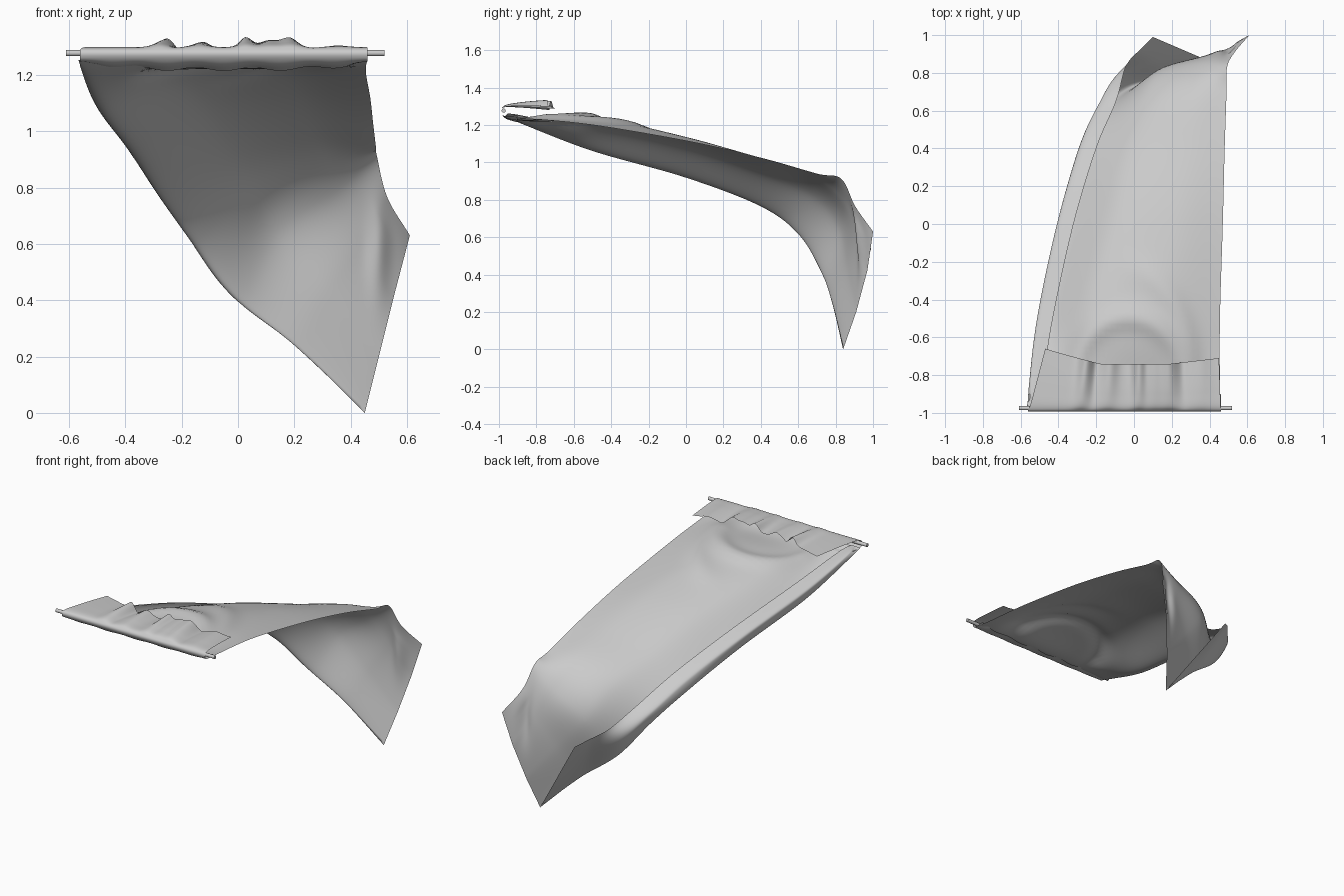
import bpy, bmesh, math
from mathutils import Vector

if "Cube" in bpy.data.objects:
    bpy.data.objects.remove(bpy.data.objects["Cube"])

cloth_mat = bpy.data.materials.new("pale_grey")
cloth_mat.diffuse_color = (0.6, 0.6, 0.6, 1)
cloth_mat.use_nodes = True
cloth_mat.node_tree.nodes["Principled BSDF"].inputs["Base Color"].default_value = cloth_mat.diffuse_color


def spline(pts, t):
    """Smooth curve through pts, t from 0 to 1."""
    n = len(pts) - 1
    i = min(int(t * n), n - 1)
    f = t * n - i
    b, c = pts[i], pts[i + 1]
    a = pts[i - 1] if i > 0 else 2 * b - c
    d = pts[i + 2] if i + 2 <= n else 2 * c - b
    return 0.5 * (2 * b + (c - a) * f + (2 * a - 5 * b + 4 * c - d) * f * f
                  + (3 * b - a - 3 * c + d) * f ** 3)


def straight(pts, t):
    """Polyline through pts, t from 0 to 1."""
    n = len(pts) - 1
    i = min(int(t * n), n - 1)
    return pts[i].lerp(pts[i + 1], t * n - i)


def sheet(name, func, nu, nv):
    """Grid surface from func(u, v)."""
    bm = bmesh.new()
    g = [[bm.verts.new(func(i / nu, j / nv)) for i in range(nu + 1)]
         for j in range(nv + 1)]
    for j in range(nv):
        for i in range(nu):
            bm.faces.new((g[j][i], g[j + 1][i], g[j + 1][i + 1], g[j][i + 1]))
    me = bpy.data.meshes.new(name)
    bm.to_mesh(me)
    bm.free()
    me.materials.append(cloth_mat)
    ob = bpy.data.objects.new(name, me)
    bpy.context.collection.objects.link(ob)
    for p in me.polygons:
        p.use_smooth = True
    return ob


def bump(x, centre, width):
    return math.exp(-((x - centre) / width) ** 2)


# Main cloth sections, each: right edge, two inner points, left fold, flap edge
sections = [
    [(.46, -.965, 1.25), (.12, -.965, 1.25), (-.22, -.965, 1.25), (-.545, -.965, 1.25), (-.51, -.95, 1.262)],
    [(.455, -.85, 1.235), (.12, -.85, 1.222), (-.22, -.85, 1.22), (-.515, -.85, 1.195), (-.485, -.85, 1.245)],
    [(.455, -.5, 1.2), (.12, -.5, 1.24), (-.22, -.5, 1.2), (-.455, -.5, 1.062), (-.43, -.5, 1.165)],
    [(.47, 0, 1.115), (.2, 0, 1.135), (-.1, 0, 1.085), (-.348, 0, .92), (-.32, 0, 1.03)],
    [(.48, .4, 1.025), (.25, .4, 1.015), (-.02, .4, .94), (-.255, .4, .767), (-.2, .4, .875)],
    [(.49, .7, .94), (.3, .69, .92), (.07, .68, .82), (-.145, .605, .617), (-.095, .65, .72)],
    [(.493, .83, .912), (.35, .845, .79), (.14, .82, .645), (0, .725, .412), (-.04, .84, .635)],
    [(.53, .905, .765), (.45, .915, .62), (.32, .865, .43), (.21, .785, .235), (.04, .93, .58)],
    [(.61, 1.0, .63), (.555, .97, .42), (.50, .91, .2), (.45, .84, 0), (.1, .99, .54)],
]
# Outward swell of the rolled left fold, one per section
swell = [.005, .05, .07, .073, .06, .07, .065, .01, 0]
rows = []
for s, w in zip(sections, swell):
    p = [Vector(q) for q in s]
    rows.append(p[:4] + [(p[3] + p[4]) / 2 + Vector((-w, 0, .35 * w)), p[4]])


def main_point(u, v):
    k = v ** 14          # crisp corner towards the free end
    p = spline([spline(r, u) for r in rows], v)
    p += k * (straight(rows[-1], u) - spline(rows[-1], u))
    if u < .6:
        # Draped arc ripples behind the rod
        r1 = math.hypot((p.x + .03) / .27, (p.y + .8) / .29)
        r2 = math.hypot((p.x + .05) / .36, (p.y + .8) / .56)
        side = max(0, min(1, (p.x + .1) * 5))
        fade = max(0, min(1, (p.y + .95) * 5))
        p.z += fade * (.024 * bump(r1, 1.05, .2) + .016 * side * bump(r2, 1, .13))
        # Pinched dent near the far right corner
        p.y -= .025 * bump(p.x, .5, .035) * bump(p.z, .58, .15) * min(1, u * 10)
    return p


sheet("draped_cloth", main_point, 60, 104)

# Hem wrapped round the rod and lying back over it
hem_profile = [Vector(q) for q in ((0, -.9, 1.22), (0, -.965, 1.237), (0, -.992, 1.272),
                                   (0, -.972, 1.296), (0, -.9, 1.297), (0, -.82, 1.293),
                                   (0, -.74, 1.287))]
folds = ((-.285, .04, .042), (-.225, .022, -.01), (-.14, .045, .03), (.025, .035, .045),
         (.11, .05, .034), (.19, .045, .043), (.265, .025, -.01), (.36, .05, .014))


def hem_point(u, v):
    p = spline(hem_profile, v)
    x = -.56 + 1.02 * u
    k = max(0, (v - .45) / .55)
    p.z += k ** .8 * sum(h * bump(x, c, w) for c, w, h in folds)
    p.y += k * (.08 * max(0, (-.2 - x) / .36) + .03 * max(0, (x - .2) / .26))
    low = max(0, 1 - v * 4)
    p.z += low * (.006 * math.sin(x * 31) + .025 * (2 * u - 1) ** 4)
    p.x = x + k * .09 * (1 - u) ** 3 - k * .01 * u
    return p


sheet("wrapped_hem", hem_point, 110, 36)

# Rod
bpy.ops.mesh.primitive_cylinder_add(vertices=20, radius=.011, depth=1.13,
                                    location=(-.045, -.975, 1.277),
                                    rotation=(0, math.pi / 2, 0))
rod = bpy.context.object
rod.name = "rod"
rod.data.materials.append(cloth_mat)
bpy.ops.object.shade_smooth_by_angle()
